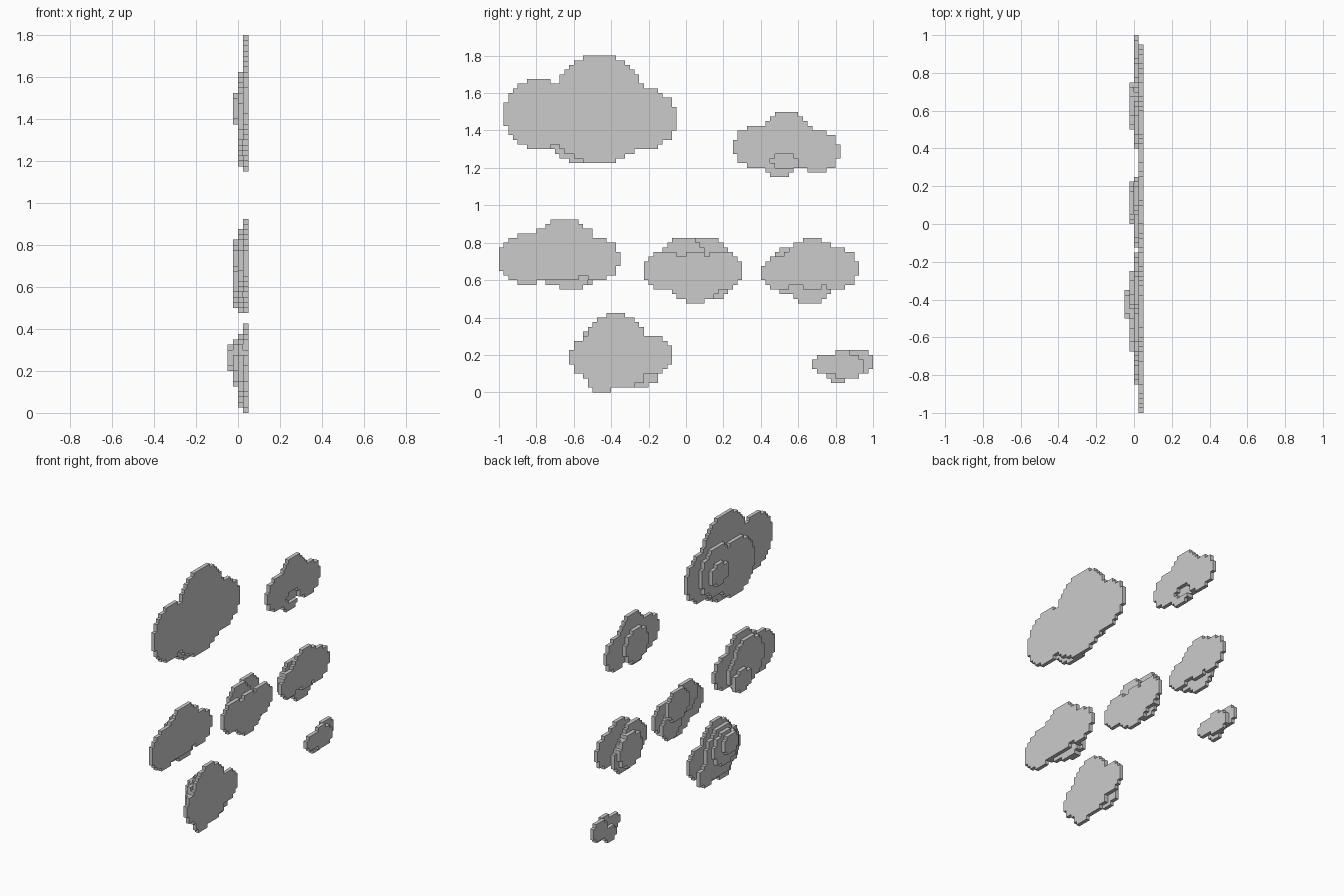
import bpy
import bmesh

cube = bpy.data.objects.get("Cube")
if cube:
    bpy.data.objects.remove(cube, do_unlink=True)

CELL = 0.025

# One flat grey for every puff
GREY = (0.6, 0.6, 0.6, 1)
cloud_grey = bpy.data.materials.new("cloud_grey")
cloud_grey.use_nodes = True
cloud_grey.diffuse_color = GREY
cloud_grey.node_tree.nodes["Principled BSDF"].inputs["Base Color"].default_value = GREY


def puff(y, z, width, height=None):
    """Grid cells of a stepped ellipse whose box starts at cell (y, z).
    A puff is one cell lower than wide unless a height is given."""
    height = height or width - 1
    cells = set()
    for i in range(width):
        for k in range(height):
            across = (2 * i + 1) / width - 1
            up = (2 * k + 1) / height - 1
            if across ** 2 + up ** 2 <= 1:
                cells.add((y + i, z + k))
    return cells


def slab(name, depth, cells):
    """Stepped plate, one cell thick, placed a number of cells along x."""
    bm = bmesh.new()
    corners = {}

    def corner(i, k):
        if (i, k) not in corners:
            corners[i, k] = bm.verts.new((depth * CELL, i * CELL, k * CELL))
        return corners[i, k]

    for i, k in sorted(cells):
        bm.faces.new([corner(i, k), corner(i + 1, k), corner(i + 1, k + 1), corner(i, k + 1)])
    extruded = bmesh.ops.extrude_face_region(bm, geom=bm.faces[:], use_keep_orig=True)
    moved = [v for v in extruded["geom"] if isinstance(v, bmesh.types.BMVert)]
    bmesh.ops.translate(bm, verts=moved, vec=(CELL, 0, 0))
    bmesh.ops.recalc_face_normals(bm, faces=bm.faces[:])
    bmesh.ops.dissolve_limit(bm, angle_limit=0.01, verts=bm.verts[:], edges=bm.edges[:])
    mesh = bpy.data.meshes.new(name)
    bm.to_mesh(mesh)
    bm.free()
    mesh.materials.append(cloud_grey)
    bpy.context.collection.objects.link(bpy.data.objects.new(name, mesh))


def cloud(name, **layers):
    """Stack the named layers from the broad +x plate toward -x."""
    for step, (layer, cells) in enumerate(layers.items()):
        slab(f"{name}_{layer}", 1 - step, cells)


# Top row of clouds
cloud("large_cloud",
      broad=puff(-39, 52, 15, 15) | puff(-28, 54, 19) | puff(-29, 49, 21, 17) | puff(-16, 52, 14),
      middle=puff(-30, 49, 16) | puff(-21, 52, 14),
      small=puff(-17, 55, 7))

cloud("upper_back_cloud",
      broad=(puff(10, 48, 10) | puff(16, 50, 11) | puff(23, 47, 10) | puff(17, 46, 6))
      - puff(18, 48, 6, 3),
      middle=puff(16, 47, 10))

# Middle row of clouds
cloud("middle_front_cloud",
      broad=puff(-40, 23, 12) | puff(-33, 24, 14) | puff(-24, 24, 10) | puff(-33, 24, 12, 6),
      middle=puff(-34, 23, 13) | puff(-30, 22, 11),
      small=puff(-27, 22, 7))

cloud("middle_cloud",
      broad=puff(-9, 22, 9) | puff(-4, 19, 12) | puff(3, 22, 9),
      middle=puff(-5, 25, 9) | puff(2, 20, 8),
      small=puff(0, 25, 9))

cloud("middle_back_cloud",
      broad=puff(16, 22, 8) | puff(21, 22, 12) | puff(27, 22, 10),
      middle=puff(17, 21, 11) | puff(22, 19, 9),
      small=puff(20, 20, 10))

# Bottom row of clouds
cloud("lower_front_cloud",
      broad=puff(-25, 3, 10) | puff(-21, 6, 12) | puff(-12, 4, 9) | puff(-21, 0, 6) | puff(-18, 1, 10),
      middle=puff(-23, 2, 14) | puff(-13, 1, 7),
      small=puff(-21, 5, 10),
      tiny=puff(-20, 8, 6))

cloud("small_cloud",
      broad=puff(27, 4, 5) | puff(30, 3, 7) | puff(32, 3, 6),
      middle=puff(34, 4, 6) | puff(30, 2, 5))
